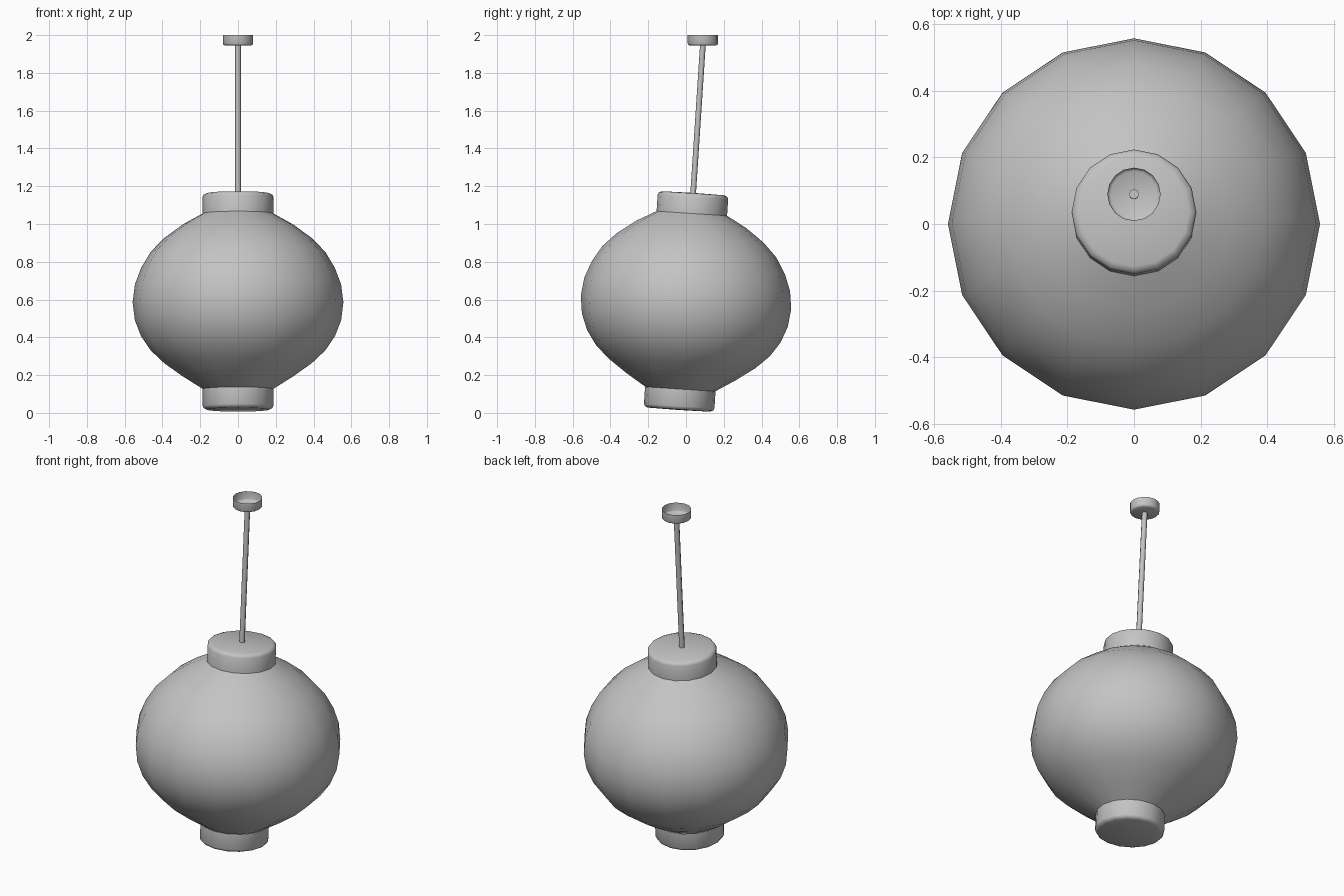
import bpy, bmesh, math
from mathutils import Matrix, Vector

cube = bpy.data.objects.get("Cube")
if cube:
    bpy.data.objects.remove(cube, do_unlink=True)

grey = bpy.data.materials.new("plain_grey")
grey.use_nodes = True
colour = (0.55, 0.55, 0.55, 1)
grey.diffuse_color = colour
grey.node_tree.nodes["Principled BSDF"].inputs["Base Color"].default_value = colour


def lathe(name, profile, sides, matrix):
    """Spin (radius, height) points about z; a zero radius closes the end."""
    bm = bmesh.new()
    rings = []
    for r, z in profile:
        if r == 0:
            rings.append([bm.verts.new((0, 0, z))] * sides)
        else:
            rings.append([bm.verts.new((r * math.cos(math.tau * i / sides),
                                        r * math.sin(math.tau * i / sides), z))
                          for i in range(sides)])
    for low, high in zip(rings, rings[1:]):
        for i in range(sides):
            j = (i + 1) % sides
            corners = dict.fromkeys((low[i], low[j], high[j], high[i]))
            bm.faces.new(list(corners))
    mesh = bpy.data.meshes.new(name)
    bm.to_mesh(mesh)
    bm.free()
    obj = bpy.data.objects.new(name, mesh)
    bpy.context.collection.objects.link(obj)
    obj.data.materials.append(grey)
    obj.matrix_world = matrix
    bpy.ops.object.select_all(action="DESELECT")
    obj.select_set(True)
    bpy.context.view_layer.objects.active = obj
    bpy.ops.object.shade_smooth_by_angle(angle=math.radians(50))
    return obj


# The lantern and rod hang tilted about the body centre
tilt = Matrix.Translation((0, 0, 0.585)) @ Matrix.Rotation(math.radians(-3.75), 4, "X")

# Lantern body
body = [(0.185, -0.46), (0.29, -0.394), (0.39, -0.323), (0.462, -0.255),
        (0.513, -0.18), (0.546, -0.095), (0.558, 0), (0.546, 0.095),
        (0.513, 0.183), (0.462, 0.268), (0.39, 0.342), (0.29, 0.415), (0.185, 0.473)]
lathe("lantern_body", body, 16, tilt)

# Bevelled end caps
cap = [(0.187, 0), (0.187, 0.09), (0.181, 0.102), (0.165, 0.109), (0, 0.111)]
lathe("top_cap", cap, 16, tilt @ Matrix.Translation((0, 0, 0.47)))
flip = Matrix.Rotation(math.pi, 4, "X")
lathe("bottom_cap", cap, 16, tilt @ Matrix.Translation((0, 0, -0.46)) @ flip)

# Hanging rod
rod = [(0, 0.56), (0.015, 0.56), (0.015, 1.368), (0, 1.368)]
lathe("hanging_rod", rod, 8, tilt)

# Level ceiling cup, open at the top
cup = [(0, 1.944), (0.07, 1.945), (0.077, 1.949), (0.08, 1.956), (0.08, 2.0)]
lathe("ceiling_cup", cup, 16, Matrix.Translation((0, 0.089, 0)))
